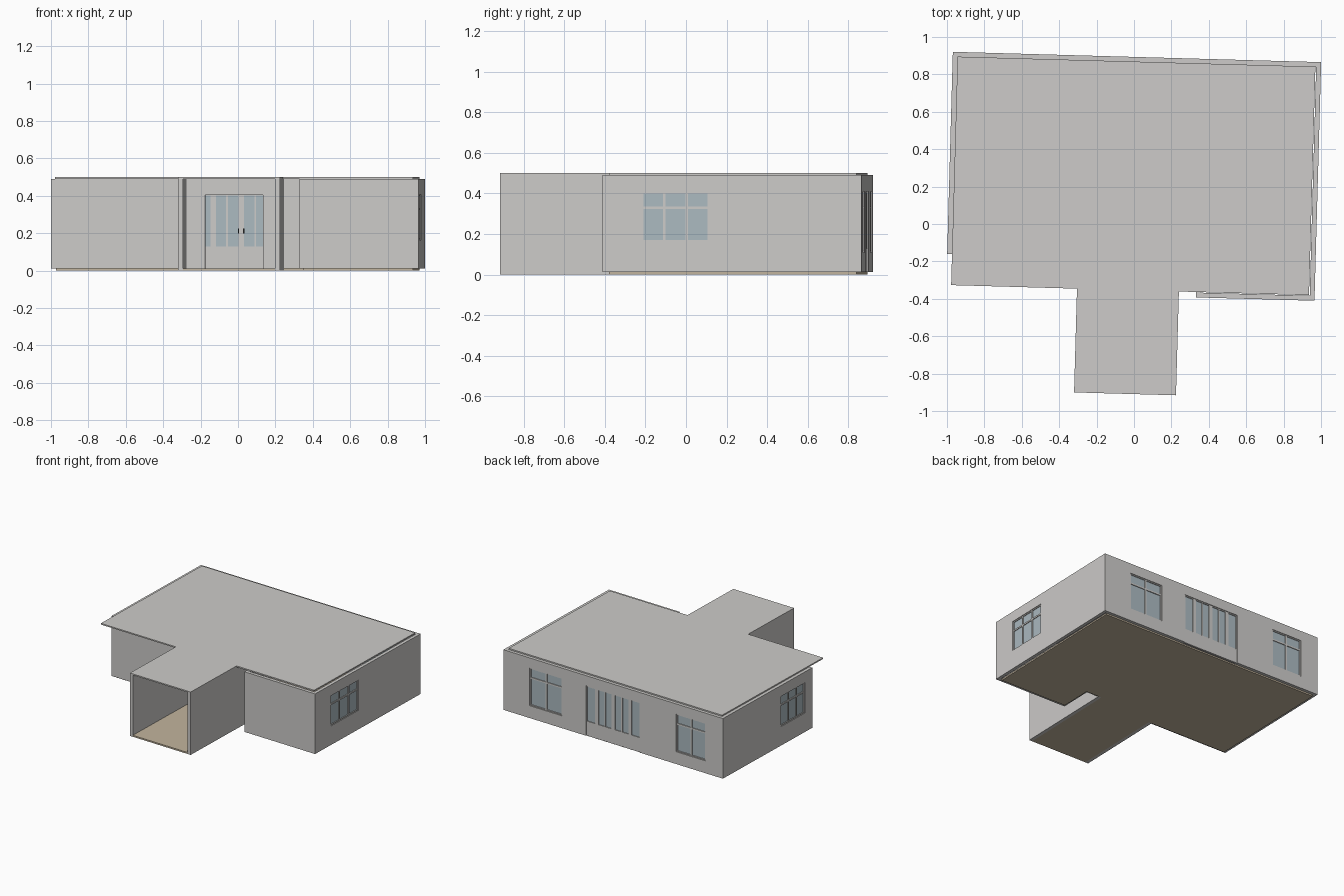
import bpy
import bmesh
from mathutils import Vector

old = bpy.data.objects.get("Cube")
if old:
    bpy.data.objects.remove(old, do_unlink=True)

TURN = -0.028            # the whole house is turned slightly
THICK = 0.026            # wall thickness
BASE, EAVE, TOP = 0.012, 0.49, 0.5
EAST, WEST, BACK = 0.976, -0.994, 0.893
FRONT, RECESS, PORCH = -0.383, -0.188, -0.909
PORCH_W, PORCH_E = -0.295, 0.25
WING, ALCOVE = 0.341, -0.12


def material(name, colour):
    mat = bpy.data.materials.new(name)
    mat.use_nodes = True
    mat.diffuse_color = (*colour, 1)
    mat.node_tree.nodes["Principled BSDF"].inputs["Base Color"].default_value = (*colour, 1)
    return mat


plaster = material("grey plaster", (0.61, 0.6, 0.585))
beige = material("beige floor", (0.54, 0.46, 0.34))
blue = material("pale blue glass", (0.41, 0.49, 0.53))
dark = material("dark metal", (0.04, 0.04, 0.04))


def finish(name, bm, mat):
    mesh = bpy.data.meshes.new(name)
    bmesh.ops.recalc_face_normals(bm, faces=bm.faces)
    bm.to_mesh(mesh)
    bm.free()
    mesh.materials.append(mat)
    obj = bpy.data.objects.new(name, mesh)
    obj.rotation_euler.z = TURN
    bpy.context.collection.objects.link(obj)
    return obj


def boxes(name, mat, axis, parts):
    """Boxes given as (u0, u1, v0, v1, z0, z1), with u running along the axis."""
    bm = bmesh.new()
    for u0, u1, v0, v1, z0, z1 in parts:
        lo, hi = Vector((u0, v0, z0)), Vector((u1, v1, z1))
        if axis == "y":
            lo, hi = lo.yxz, hi.yxz
        cube = bmesh.ops.create_cube(bm, size=1)["verts"]
        bmesh.ops.scale(bm, vec=hi - lo, verts=cube)
        bmesh.ops.translate(bm, vec=(lo + hi) / 2, verts=cube)
    return finish(name, bm, mat)


def slab(name, mat, outline, z0, z1):
    bm = bmesh.new()
    face = bm.faces.new([bm.verts.new((x, y, z0)) for x, y in outline])
    new = bmesh.ops.extrude_face_region(bm, geom=[face])["geom"]
    verts = [g for g in new if isinstance(g, bmesh.types.BMVert)]
    bmesh.ops.translate(bm, vec=(0, 0, z1 - z0), verts=verts)
    return finish(name, bm, mat)


def wall(name, axis, start, end, v, openings=(), z0=BASE):
    """Straight wall from v to v + THICK, left open at (u0, u1, z0, z1)."""
    parts, u = [], start
    for a, b, low, high in openings:
        parts.append((u, a, v, v + THICK, z0, EAVE))
        if low > z0:
            parts.append((a, b, v, v + THICK, z0, low))
        parts.append((a, b, v, v + THICK, high, EAVE))
        u = b
    parts.append((u, end, v, v + THICK, z0, EAVE))
    return boxes(name, plaster, axis, parts)


def glazing(name, axis, v, opening, bars, transom=None, border=0.008):
    """Glass sheet with a frame; bars are (centre, width) uprights."""
    a, b, low, high = opening
    mid = v + THICK / 2
    f0, f1 = mid - 0.008, mid + 0.008
    boxes(name + "_glass", blue, axis, [(a, b, mid - 0.002, mid + 0.002, low, high)])
    frame = [(a, a + border, f0, f1, low, high), (b - border, b, f0, f1, low, high),
             (a, b, f0, f1, low, low + border), (a, b, f0, f1, high - border, high)]
    frame += [(c - w / 2, c + w / 2, f0, f1, low, high) for c, w in bars]
    if transom:
        frame.append((a, b, f0, f1, transom - 0.006, transom + 0.006))
    boxes(name + "_frame", plaster, axis, frame)


# Openings: along the wall from, to, bottom, top
back_left = (0.45, 0.74, 0.11, 0.41)
back_right = (-0.84, -0.575, 0.11, 0.41)
patio = (-0.25, 0.235, BASE, 0.41)
side_left = (-0.19, 0.142, 0.163, 0.407)
side_right = (-0.1, 0.19, 0.163, 0.407)
entry = (-0.17, 0.14, BASE, 0.405)

# Main walls
wall("back_wall", "x", WEST, EAST, BACK - THICK, (back_right, patio, back_left))
wall("left_wall", "y", FRONT, BACK - THICK, EAST - THICK, (side_left,))
wall("right_wall", "y", RECESS, BACK - THICK, WEST, (side_right,))
wall("front_left_wall", "x", WING, EAST - THICK, FRONT)
wall("front_right_wall", "x", WEST + THICK, PORCH_W, RECESS)
wall("alcove_side_wall", "y", FRONT + THICK, ALCOVE, WING)
wall("alcove_back_wall", "x", PORCH_E, WING + THICK, ALCOVE)

# Porch walls and entry
wall("porch_left_wall", "y", PORCH, ALCOVE + THICK, PORCH_E - THICK, z0=0)
wall("porch_right_wall", "y", PORCH, RECESS + THICK, PORCH_W, z0=0)
wall("entry_wall", "x", PORCH_W + THICK, PORCH_E - THICK, RECESS, (entry,))

# Roof and floor slabs, set in from the wall faces
roof_e, roof_w, roof_b, roof_f = EAST - 0.03, WEST + 0.026, BACK - 0.025, -0.354
slab("roof", plaster, [
    (roof_e, roof_b), (roof_w, roof_b), (roof_w, roof_f), (PORCH_W, roof_f),
    (PORCH_W, PORCH), (PORCH_E, PORCH), (PORCH_E, roof_f), (roof_e, roof_f)], EAVE, TOP)
in_w, in_e = PORCH_W + THICK, PORCH_E - THICK
wing_in, alcove_in = WING + 0.02, ALCOVE + 0.02
slab("floor", beige, [
    (roof_e, roof_b), (roof_w, roof_b), (roof_w, RECESS + 0.02), (in_w, RECESS + 0.02),
    (in_w, PORCH), (in_e, PORCH), (in_e, alcove_in), (wing_in, alcove_in),
    (wing_in, roof_f), (roof_e, roof_f)], 0, BASE)

# Windows
for name, hole in (("back_left_window", back_left), ("back_right_window", back_right)):
    glazing(name, "x", BACK - THICK, hole, [((hole[0] + hole[1]) / 2, 0.014)], 0.33)
for name, hole, v in (("left_window", side_left, EAST - THICK),
                      ("right_window", side_right, WEST)):
    third = (hole[1] - hole[0]) / 3
    glazing(name, "y", v, hole, [(hole[0] + third * i, 0.012) for i in (1, 2)], 0.33)

# Patio doors: two wide leaves between narrow side lights, with solid lower panels
mid = (patio[0] + patio[1]) / 2
uprights = [(mid, 0.03)]
for side in (-1, 1):
    uprights += [(mid + side * 0.075, 0.01), (mid + side * 0.15, 0.03)]
glazing("patio_door", "x", BACK - THICK, (patio[0], patio[1], 0.12, patio[3]), uprights)
boxes("patio_door_panel", plaster, "x",
      [(patio[0], patio[1], BACK - 0.021, BACK - 0.005, BASE, 0.12)])
boxes("patio_door_handles", dark, "x",
      [(mid + s * 0.014 - 0.003, mid + s * 0.014 + 0.003, BACK - 0.035, BACK - 0.02, 0.2, 0.225)
       for s in (-1, 1)])
